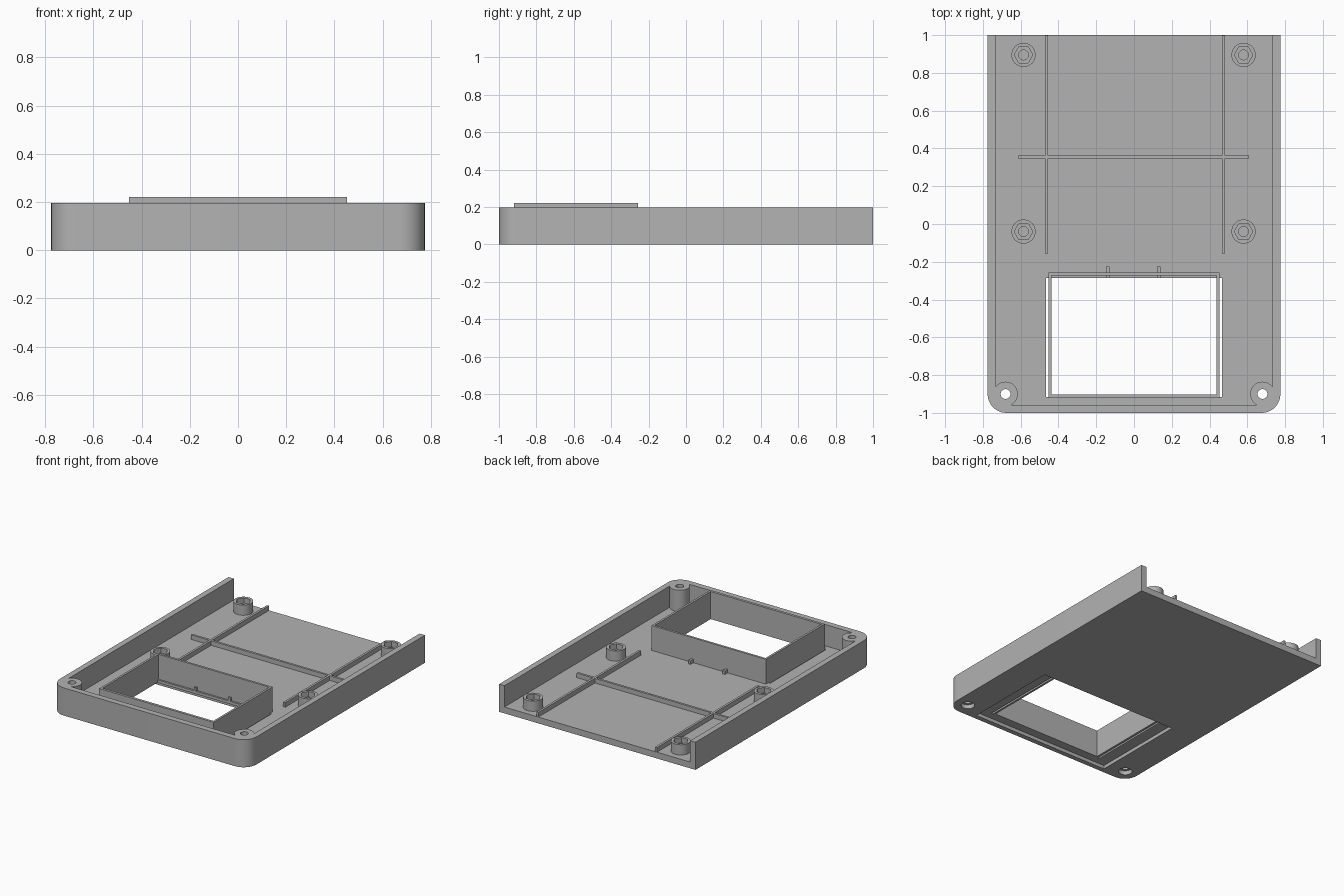
import bpy, bmesh, math
from mathutils import Vector

cube = bpy.data.objects.get("Cube")
if cube:
    bpy.data.objects.remove(cube, do_unlink=True)

grey = bpy.data.materials.new("plain grey")
grey.use_nodes = True
GREY = (0.45, 0.45, 0.45, 1)
grey.diffuse_color = GREY
grey.node_tree.nodes["Principled BSDF"].inputs["Base Color"].default_value = GREY

FLOOR, TOP = 0.045, 0.197
RECESS = 0.025


def prism(name, outline, z0, z1):
    """Extrude a flat outline from z0 to z1."""
    bm = bmesh.new()
    face = bm.faces.new([bm.verts.new((x, y, z0)) for x, y in outline])
    up = bmesh.ops.extrude_face_region(bm, geom=[face])["geom"]
    verts = [v for v in up if isinstance(v, bmesh.types.BMVert)]
    bmesh.ops.translate(bm, verts=verts, vec=Vector((0, 0, z1 - z0)))
    bmesh.ops.recalc_face_normals(bm, faces=bm.faces)
    mesh = bpy.data.meshes.new(name)
    bm.to_mesh(mesh)
    bm.free()
    mesh.materials.append(grey)
    obj = bpy.data.objects.new(name, mesh)
    bpy.context.collection.objects.link(obj)
    return obj


def box(name, x0, x1, y0, y1, z0, z1):
    return prism(name, [(x0, y0), (x1, y0), (x1, y1), (x0, y1)], z0, z1)


def disc(name, x, y, r, z0, z1, sides=40):
    turn = [math.tau * i / sides for i in range(sides)]
    return prism(name, [(x + r * math.cos(a), y + r * math.sin(a)) for a in turn], z0, z1)


def tray_outline(half_x, front, back, r, steps=12):
    """Rectangle whose two front corners are rounded."""
    arc = [math.pi / 2 * i / steps for i in range(steps + 1)]
    right = [(half_x - r + r * math.sin(a), front + r - r * math.cos(a)) for a in arc]
    left = [(-x, y) for x, y in reversed(right)]
    return left + right + [(half_x, back), (-half_x, back)]


def combine(target, tool, operation="DIFFERENCE"):
    mod = target.modifiers.new(operation.lower(), "BOOLEAN")
    mod.operation, mod.object, mod.solver = operation, tool, "EXACT"
    bpy.ops.object.select_all(action="DESELECT")
    bpy.context.view_layer.objects.active = target
    target.select_set(True)
    bpy.ops.object.modifier_apply(modifier=mod.name)
    bpy.data.objects.remove(tool, do_unlink=True)


# Tray: floor, two long walls and a rounded front wall, open at the back
tray = prism("tray", tray_outline(0.775, -1, 1, 0.1), 0, TOP)
combine(tray, prism("cavity", tray_outline(0.733, -0.957, 1.1, 0.058), FLOOR, 0.4))

# Front corner screw posts, drilled through with a wider bore underneath
for side in (-1, 1):
    x, y = side * 0.68, -0.9
    combine(tray, disc("post", x, y, 0.065, 0.02, TOP), "UNION")
    combine(tray, disc("drill", x, y, 0.026, -0.1, 0.4))
    combine(tray, disc("bore", x, y, 0.045, -0.1, 0.03))

# Window opening with a shallow recess on the underside
combine(tray, box("recess", -0.55, 0.55, -0.965, -0.265, -0.1, RECESS))
combine(tray, box("opening", -0.465, 0.465, -0.915, -0.285, -0.1, 0.15))

# Raised window frame
frame = box("window_frame", -0.452, 0.452, -0.92, -0.256, RECESS, 0.222)
combine(frame, box("frame_hole", -0.437, 0.437, -0.902, -0.272, -0.1, 0.4))

# Tabs joining the frame to the floor
tabs = [box("frame_tab", x - 0.009, x + 0.009, -0.285, -0.225, 0.04, 0.07)
        for x in (-0.14, 0.13)]

# Standoffs with a hexagonal nut pocket and a blind hole
bosses = []
for x in (-0.585, 0.58):
    for y in (-0.04, 0.895):
        boss = disc("standoff", x, y, 0.064, 0.03, 0.118)
        combine(boss, disc("nut_pocket", x, y, 0.049, 0.08, 0.3, 6))
        combine(boss, disc("screw_hole", x, y, 0.026, 0.05, 0.3, 24))
        bosses.append(boss)

# Floor ribs: two lengthwise, one crosswise
ribs = [box("long_rib", x - 0.008, x + 0.008, -0.155, 0.999, 0.04, 0.078)
        for x in (-0.463, 0.473)]
ribs.append(box("cross_rib", -0.615, 0.61, 0.347, 0.363, 0.04, 0.078))

# Smooth the round walls and keep the edges sharp
bpy.ops.object.select_all(action="DESELECT")
for obj in [tray, frame] + tabs + bosses + ribs:
    obj.select_set(True)
bpy.context.view_layer.objects.active = tray
bpy.ops.object.shade_smooth_by_angle(angle=math.radians(30))
